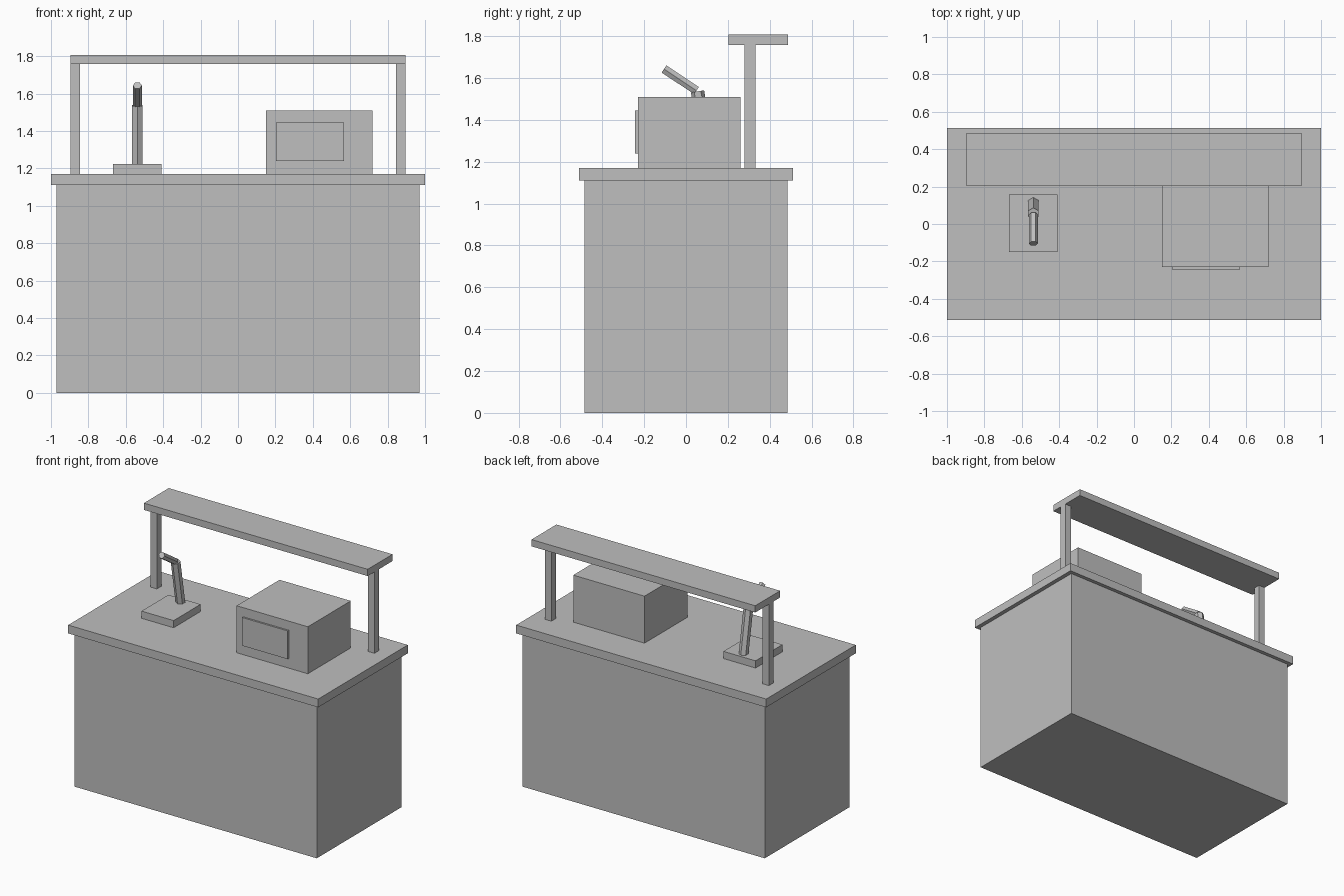
import bpy
import math
from mathutils import Vector

cube = bpy.data.objects.get("Cube")
if cube:
    bpy.data.objects.remove(cube, do_unlink=True)

# Single flat colour
grey = bpy.data.materials.new("plain grey")
grey.use_nodes = True
colour = (0.52, 0.52, 0.52, 1)
grey.diffuse_color = colour
grey.node_tree.nodes["Principled BSDF"].inputs["Base Color"].default_value = colour


def box(name, x, y, z):
    """Box spanning the given (low, high) ranges."""
    spans = (x, y, z)
    bpy.ops.mesh.primitive_cube_add(size=1, location=[(a + b) / 2 for a, b in spans])
    ob = bpy.context.object
    ob.name = name
    ob.scale = [b - a for a, b in spans]
    bpy.ops.object.transform_apply(location=False, rotation=False, scale=True)
    ob.data.materials.append(grey)
    return ob


def hex_rod(name, start, end, radius, spin):
    """Six-sided rod between two points, leaning only in the y-z plane."""
    start, end = Vector(start), Vector(end)
    axis = end - start
    bpy.ops.mesh.primitive_cylinder_add(vertices=6, radius=radius, depth=axis.length)
    ob = bpy.context.object
    ob.name = name
    ob.rotation_euler.z = spin
    bpy.ops.object.transform_apply(location=False, rotation=True, scale=False)
    ob.location = (start + end) / 2
    ob.rotation_euler.x = math.atan2(-axis.y, axis.z)
    ob.data.materials.append(grey)
    return ob


# Counter
box("cabinet", (-0.97, 0.97), (-0.485, 0.485), (0, 1.11))
box("countertop", (-1, 1), (-0.512, 0.512), (1.11, 1.17))

# Raised shelf on two posts
box("shelf", (-0.895, 0.895), (0.203, 0.487), (1.758, 1.807))
for name, side in (("left_post", 1), ("right_post", -1)):
    box(name, sorted((side * 0.845, side * 0.895)), (0.28, 0.331), (1.17, 1.758))

# Countertop machine with a raised front panel
box("machine_body", (0.15, 0.72), (-0.23, 0.26), (1.17, 1.51))
box("machine_panel", (0.203, 0.568), (-0.243, -0.23), (1.24, 1.444))

# Small bent stand: base, leaning stem, tilted head
box("stand_base", (-0.667, -0.41), (-0.15, 0.158), (1.17, 1.222))
hex_rod("stand_stem", (-0.538, 0.112, 1.21), (-0.538, 0.055, 1.536), 0.032, 0)
hex_rod("stand_head", (-0.538, 0.05, 1.54), (-0.538, -0.105, 1.643), 0.0235, math.pi / 6)
